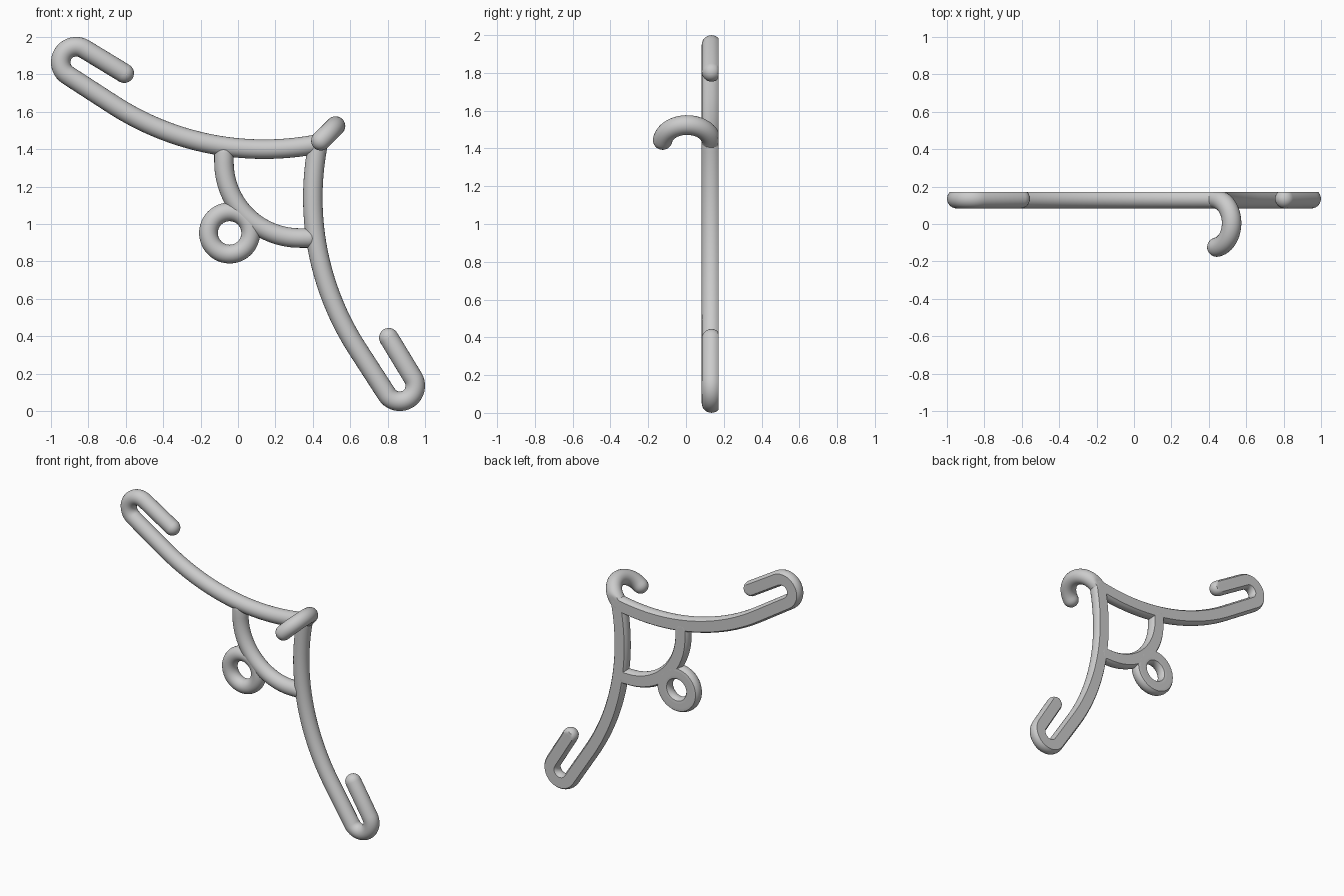
import bpy, bmesh
from math import sin, cos, radians, pi
from mathutils import Vector

if "Cube" in bpy.data.objects:
    bpy.data.objects.remove(bpy.data.objects["Cube"])

R, DEPTH, SIDES = 0.052, 0.135, 24   # rod radius, rod centre in y, section sides
BACK = DEPTH + R * cos(radians(45))  # flat back plane


def arc(cx, cz, r, a0, a1, n):
    return [(cx + r * cos(radians(a0 + (a1 - a0) * i / n)),
             cz + r * sin(radians(a0 + (a1 - a0) * i / n))) for i in range(n + 1)]


def flat(path):
    return [Vector((x, DEPTH, z)) for x, z in path]


def flip(path):
    # mirror across the diagonal z = x + 1
    return [(z - 1, x + 1) for x, z in path]


def rod(name, pts, normal=Vector((0, 1, 0)), closed=False, r=R):
    """Round rod along a planar path, domed ends, flattened at the back plane."""
    n = len(pts)
    rings = []
    for i, p in enumerate(pts):
        if closed:
            t = pts[(i + 1) % n] - pts[i - 1]
        else:
            t = pts[min(i + 1, n - 1)] - pts[max(i - 1, 0)]
        rings.append((p, t.normalized(), r))
    if not closed:
        dome = [radians(a) for a in (15, 30, 45, 60, 75, 85)]
        p, t, _ = rings[0]
        q, s, _ = rings[-1]
        rings = ([(p - t * r * sin(a), t, r * cos(a)) for a in reversed(dome)] + rings
                 + [(q + s * r * sin(a), s, r * cos(a)) for a in dome])
    bm = bmesh.new()
    loops = []
    for c, t, rad in rings:
        side = t.cross(normal)
        loop = []
        for k in range(SIDES):
            a = 2 * pi * k / SIDES
            v = c + side * rad * cos(a) + normal * rad * sin(a)
            v.y = min(v.y, BACK)
            loop.append(bm.verts.new(v))
        loops.append(loop)
    m = len(loops)
    for i in range(m if closed else m - 1):
        a, b = loops[i], loops[(i + 1) % m]
        for k in range(SIDES):
            j = (k + 1) % SIDES
            bm.faces.new((a[k], a[j], b[j], b[k]))
    if not closed:
        bm.faces.new(loops[0])
        bm.faces.new(loops[-1])
    bmesh.ops.recalc_face_normals(bm, faces=bm.faces)
    mesh = bpy.data.meshes.new(name)
    bm.to_mesh(mesh)
    bm.free()
    ob = bpy.data.objects.new(name, mesh)
    bpy.context.collection.objects.link(ob)
    bpy.ops.object.select_all(action='DESELECT')
    ob.select_set(True)
    bpy.context.view_layer.objects.active = ob
    bpy.ops.object.shade_smooth_by_angle(angle=radians(35))


# Two mirrored arms: hooked tip, tight bend, long bow to the corner
arm = ([(-0.608, 1.806)] + arc(-0.865, 1.865, 0.083, 59, 237, 20)
       + arc(0.14, 2.887, 1.487, 237, 281.2, 32))
rod("upper_arm", flat(arm))
rod("lower_arm", flat(flip(arm)))

# Curved brace between the arms
rod("brace", flat([(-0.075, 1.38)] + arc(0.33, 1.33, 0.405, 180, 270, 28) + [(0.38, 0.925)]))

# Eyelet ring below the brace
rod("ring", flat(arc(-0.045, 0.952, 0.113, 0, 360, 48)[:-1]), closed=True, r=0.05)

# Corner hook curling forward in the diagonal plane
diag = Vector((1, 0, 1)).normalized()
corner = Vector((0.43, 0.005, 1.432))
hook = [corner + diag * u + Vector((0, y, 0)) for y, u in arc(0, 0, 0.13, 0, 172, 24)]
rod("corner_hook", hook, normal=Vector((1, 0, -1)).normalized())
